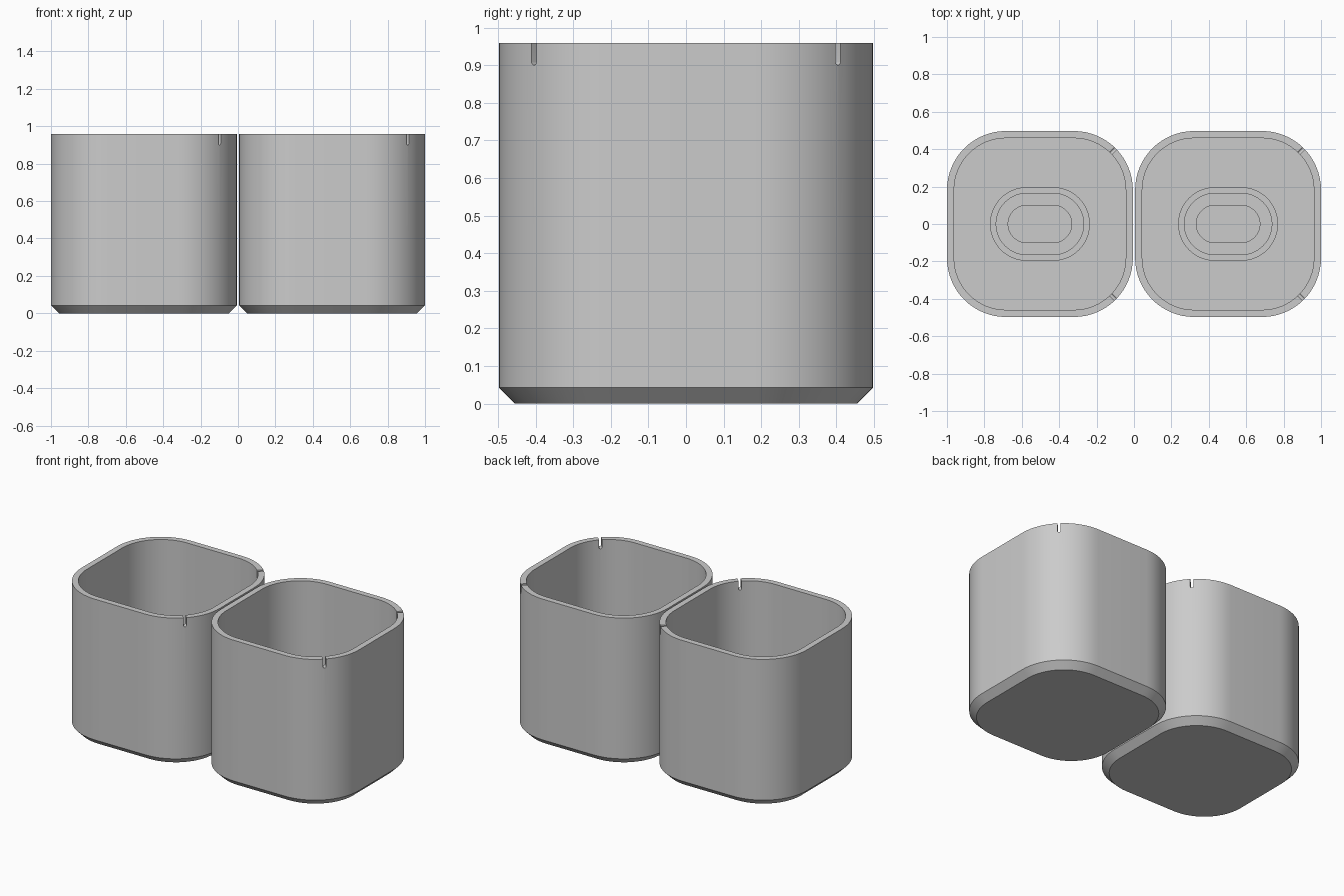
import bpy, bmesh, math

if "Cube" in bpy.data.objects:
    bpy.data.objects.remove(bpy.data.objects["Cube"])

HALF, RADIUS, HEIGHT = 0.497, 0.315, 0.959
WALL, CHAMFER, FLOOR = 0.038, 0.042, 0.042
SLOT_W, SLOT_BOTTOM = 0.018, 0.90
SEG = 16

grey = bpy.data.materials.new("plain grey")
grey.diffuse_color = (0.6, 0.6, 0.6, 1)
grey.use_nodes = True
grey.node_tree.nodes["Principled BSDF"].inputs["Base Color"].default_value = grey.diffuse_color


def rounded_loop(hx, hy, r, z):
    """Points around a rounded rectangle with half sizes hx, hy."""
    pts = []
    for q, (sx, sy) in enumerate([(1, 1), (-1, 1), (-1, -1), (1, -1)]):
        for i in range(SEG + 1):
            a = (q + i / SEG) * math.pi / 2
            pts.append((sx * (hx - r) + r * math.cos(a),
                        sy * (hy - r) + r * math.sin(a), z))
    return pts


def wall_loop(inset, z):
    return rounded_loop(HALF - inset, HALF - inset, RADIUS - inset, z)


def oval_loop(r, z):
    return rounded_loop(0.07 + r, r, r, z)


def finish(name, bm, location):
    bmesh.ops.remove_doubles(bm, verts=bm.verts, dist=1e-5)
    bmesh.ops.recalc_face_normals(bm, faces=bm.faces)
    mesh = bpy.data.meshes.new(name)
    bm.to_mesh(mesh)
    bm.free()
    mesh.materials.append(grey)
    ob = bpy.data.objects.new(name, mesh)
    ob.location = location
    bpy.context.collection.objects.link(ob)
    return ob


def make_cup(name, x):
    # chamfered base, outer wall, rim, inner wall, floor, oval holder
    loops = [wall_loop(CHAMFER, 0), wall_loop(0, CHAMFER), wall_loop(0, HEIGHT),
             wall_loop(WALL, HEIGHT), wall_loop(WALL, FLOOR),
             oval_loop(0.197, FLOOR), oval_loop(0.197, 0.12),
             oval_loop(0.164, 0.12), oval_loop(0.164, 0.08),
             oval_loop(0.10, 0.08), oval_loop(0.10, FLOOR)]
    bm = bmesh.new()
    rings = [[bm.verts.new(p) for p in loop] for loop in loops]
    n = len(rings[0])
    for a, b in zip(rings, rings[1:]):
        for i in range(n):
            j = (i + 1) % n
            bm.faces.new((a[i], a[j], b[j], b[i]))
    bm.faces.new(rings[0])
    bm.faces.new(rings[-1])
    return finish(name, bm, (x, 0, 0))


def make_slot_cutter(name, x, angle):
    # upright strip with a round lower end, pushed through the corner wall
    r = SLOT_W / 2
    profile = [(r, HEIGHT + 0.05), (-r, HEIGHT + 0.05)]
    for i in range(9):
        a = math.pi + math.pi * i / 8
        profile.append((r * math.cos(a), SLOT_BOTTOM + r + r * math.sin(a)))
    bm = bmesh.new()
    face = bm.faces.new([bm.verts.new((0.48, y, z)) for y, z in profile])
    out = bmesh.ops.extrude_face_region(bm, geom=[face])
    verts = [v for v in out["geom"] if isinstance(v, bmesh.types.BMVert)]
    bmesh.ops.translate(bm, verts=verts, vec=(0.16, 0, 0))
    ob = finish(name, bm, (x, 0, 0))
    ob.rotation_euler.z = angle
    ob.hide_render = True
    ob.hide_set(True)
    return ob


for side, x in (("left", -0.503), ("right", 0.503)):
    cup = make_cup(side + "_cup", x)
    for end, angle in (("front", -math.pi / 4), ("back", math.pi / 4)):
        mod = cup.modifiers.new(end + " slot", "BOOLEAN")
        mod.object = make_slot_cutter(f"{side}_{end}_slot_cutter", x, angle)
        mod.operation = "DIFFERENCE"
        mod.solver = "EXACT"
    # bake the slots, then smooth the rounded walls
    bpy.ops.object.select_all(action="DESELECT")
    cup.select_set(True)
    bpy.context.view_layer.objects.active = cup
    for mod in list(cup.modifiers):
        bpy.ops.object.modifier_apply(modifier=mod.name)
    bpy.ops.object.shade_smooth_by_angle(angle=math.radians(30))
